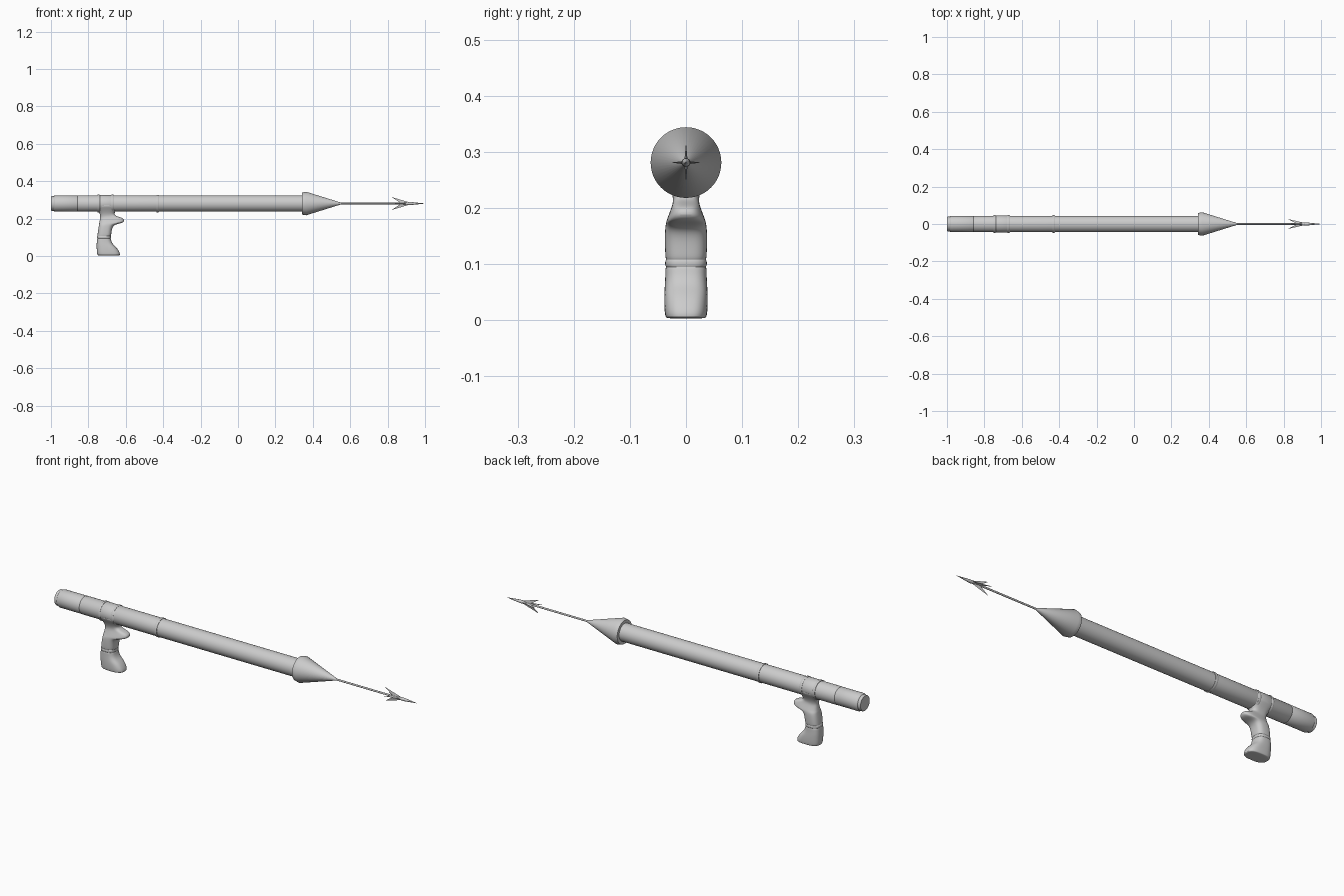
import bpy, bmesh, math

if "Cube" in bpy.data.objects:
    bpy.data.objects.remove(bpy.data.objects["Cube"])

AXIS = 0.281  # height of the barrel axis


def make(name, verts, faces, angle=32):
    me = bpy.data.meshes.new(name)
    me.from_pydata(verts, [], faces)
    bm = bmesh.new()
    bm.from_mesh(me)
    bmesh.ops.recalc_face_normals(bm, faces=bm.faces)
    bm.to_mesh(me)
    bm.free()
    ob = bpy.data.objects.new(name, me)
    bpy.context.collection.objects.link(ob)
    bpy.ops.object.select_all(action='DESELECT')
    ob.select_set(True)
    bpy.context.view_layer.objects.active = ob
    bpy.ops.object.shade_smooth_by_angle(angle=math.radians(angle))
    return ob


def skin(name, rings, angle=32):
    n = len(rings[0])
    verts = [p for r in rings for p in r]
    faces = [(k * n + i, k * n + (i + 1) % n, (k + 1) * n + (i + 1) % n, (k + 1) * n + i)
             for k in range(len(rings) - 1) for i in range(n)]
    faces += [tuple(range(n)), tuple(range(len(verts) - n, len(verts)))]
    return make(name, verts, faces, angle)


def lathe(name, profile, n=48):
    """Spin (x, radius) pairs around the barrel axis."""
    return skin(name, [[(x, r * math.cos(2 * math.pi * i / n), AXIS + r * math.sin(2 * math.pi * i / n))
                        for i in range(n)] for x, r in profile])


# Barrel sections
lathe("rear_cap", [(-1.0, .037), (-.997, .039), (-.985, .039), (-.982, .042), (-.978, .0435),
                   (-.86, .0435), (-.857, .042)])
lathe("rear_tube", [(-.858, .042), (-.854, .044), (-.43, .044)])
lathe("front_tube", [(-.43, .044), (.36, .044)])
lathe("grip_sleeve", [(-.75, .044), (-.747, .0455), (-.665, .0455), (-.662, .044)])

# Raised bands
for name, x, w, r in (("sleeve_band_rear", -.745, .006, .0475),
                      ("sleeve_band_front", -.672, .006, .0475),
                      ("barrel_band", -.43, .007, .0468)):
    lathe(name, [(x - w, .043), (x - w, r - .001), (x - w + .002, r),
                 (x + w - .002, r), (x + w, r - .001), (x + w, .043)])

# Muzzle cone and spear
lathe("muzzle_cone", [(.343, .043), (.343, .059), (.364, .063), (.55, .005)])
lathe("spear_shaft", [(.53, .0045), (.93, .0045)], 16)
lathe("spear_tip", [(.895, .0045), (.915, .008), (.93, .0075), (1.0, .0004)], 16)

# Four swept barbs
for i in range(4):
    a = i * math.pi / 2
    reach = .027 if i % 2 == 0 else .035
    c, s = math.cos(a), math.sin(a)
    local = [(.93, .002, 0), (.868, .003, -.003), (.868, .003, .003), (.82, reach, 0), (.86, .0135, 0)]
    make(f"spear_barb_{i + 1}",
         [(x, u * c - v * s, AXIS + u * s + v * c) for x, u, v in local],
         [(0, 1, 3), (0, 3, 2), (1, 4, 3), (2, 3, 4), (1, 2, 4), (0, 2, 1)])

# Pistol grip: rows of z, rear x, front x, half width
rows = [
    (.003, -.746, -.636, .033), (.005, -.752, -.630, .037), (.020, -.755, -.632, .039),
    (.045, -.756, -.648, .039), (.062, -.756, -.668, .038), (.080, -.755, -.677, .037),
    (.093, -.754, -.679, .037), (.095, -.752, -.681, .035), (.097, -.754, -.679, .0375),
    (.106, -.754, -.679, .0375), (.108, -.751, -.681, .035), (.110, -.752, -.678, .037),
    (.140, -.748, -.675, .038), (.163, -.744, -.667, .0375), (.172, -.743, -.645, .036),
    (.177, -.742, -.617, .035), (.188, -.740, -.606, .031), (.201, -.738, -.611, .026),
    (.208, -.737, -.632, .024), (.215, -.737, -.655, .023), (.226, -.739, -.662, .025),
    (.240, -.748, -.655, .031), (.254, -.762, -.644, .039), (.264, -.766, -.640, .0445),
    (.270, -.762, -.643, .0455), (.272, -.745, -.66, .042)]


def sq(v):
    return math.copysign(abs(v) ** .7, v)


N = 24
rings = []
for z, x0, x1, w in rows:
    rings.append([((x0 + x1) / 2 + (x1 - x0) / 2 * sq(math.cos(2 * math.pi * i / N)),
                   w * sq(math.sin(2 * math.pi * i / N)), z) for i in range(N)])
grip = skin("pistol_grip", rings, 60)
sub = grip.modifiers.new("smooth", 'SUBSURF')
sub.levels = sub.render_levels = 2
